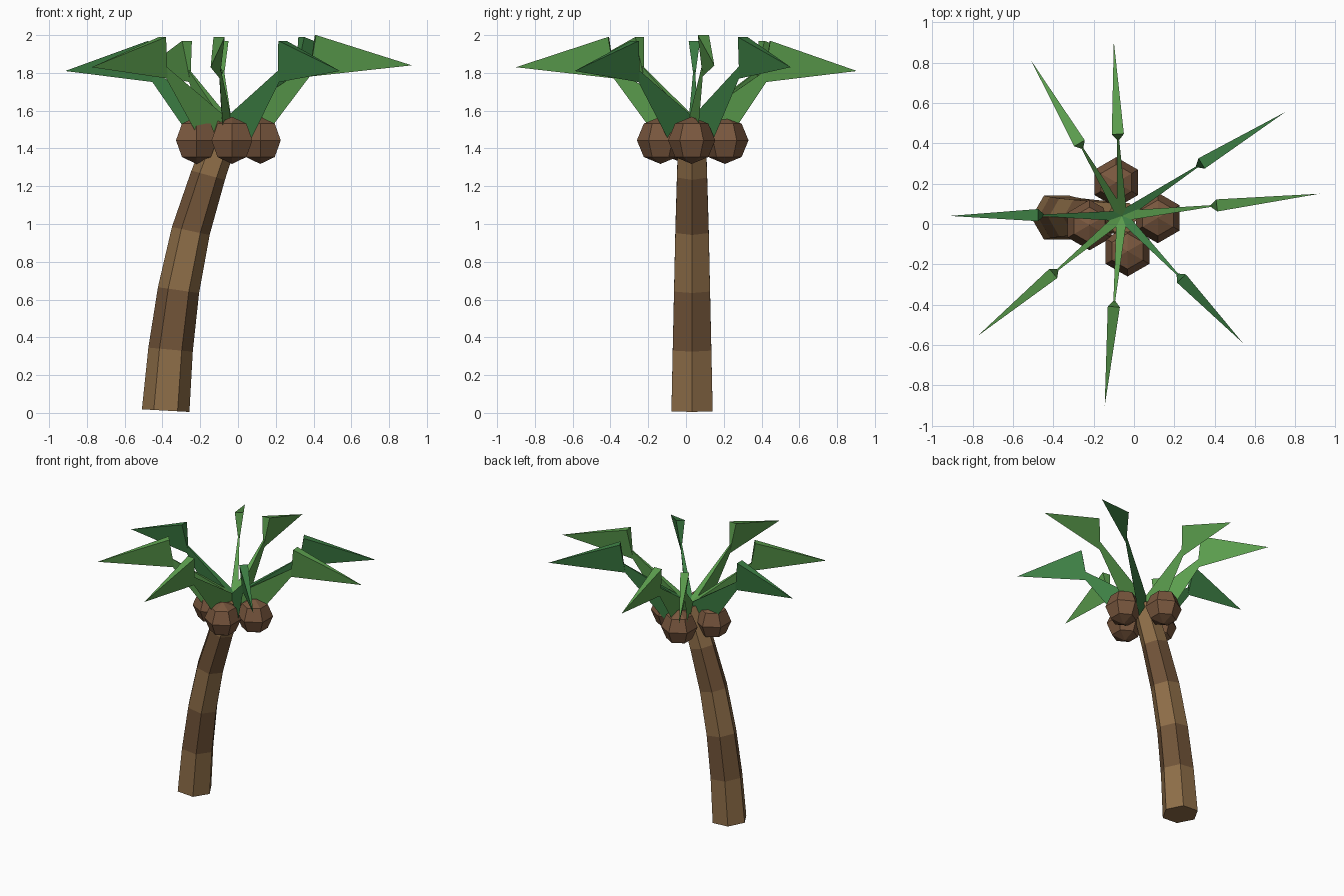
import bpy, bmesh, math
from mathutils import Vector

if "Cube" in bpy.data.objects:
    bpy.data.objects.remove(bpy.data.objects["Cube"])


def material(name, color):
    m = bpy.data.materials.new(name)
    m.diffuse_color = (*color, 1)
    m.use_nodes = True
    m.node_tree.nodes["Principled BSDF"].inputs["Base Color"].default_value = m.diffuse_color
    return m


bark_light = material("light bark", (0.27, 0.155, 0.065))
bark_dark = material("dark bark", (0.165, 0.088, 0.04))
shell = material("coconut shell", (0.19, 0.095, 0.048))
leaf_light = material("light leaf", (0.105, 0.34, 0.075))
leaf_dark = material("dark leaf", (0.046, 0.21, 0.057))


def finish(bm, name, mats):
    bmesh.ops.recalc_face_normals(bm, faces=bm.faces)
    mesh = bpy.data.meshes.new(name)
    bm.to_mesh(mesh)
    bm.free()
    for m in mats:
        mesh.materials.append(m)
    ob = bpy.data.objects.new(name, mesh)
    bpy.context.collection.objects.link(ob)
    return ob


# Curved six-sided trunk: ring centre x, centre z, radius, tilt
rings = [(-0.383, 0.012, 0.126, 0.055), (-0.357, 0.335, 0.118, 0.09),
         (-0.315, 0.65, 0.11, 0.14), (-0.25, 0.963, 0.102, 0.21),
         (-0.158, 1.258, 0.092, 0.27), (-0.06, 1.53, 0.082, 0.33)]
bm = bmesh.new()
loops = []
for x, z, r, tilt in rings:
    loop = []
    for i in range(6):
        a = i * math.pi / 3
        u = r * math.cos(a)
        loop.append(bm.verts.new((x + u * math.cos(tilt),
                                  0.032 + r * math.sin(a),
                                  z - u * math.sin(tilt))))
    loops.append(loop)
for k in range(5):
    for i in range(6):
        j = (i + 1) % 6
        f = bm.faces.new((loops[k][i], loops[k][j],
                          loops[k + 1][j], loops[k + 1][i]))
        f.material_index = k % 2
bm.faces.new(loops[0])
bm.faces.new(loops[-1])
finish(bm, "trunk", [bark_light, bark_dark])

# Coconuts clustered around the crown
for i, (x, y) in enumerate([(-0.088, 0.206), (-0.032, -0.135),
                            (0.118, 0.03), (-0.22, -0.005)]):
    bm = bmesh.new()
    bmesh.ops.create_uvsphere(bm, u_segments=6, v_segments=4, radius=0.125)
    bmesh.ops.translate(bm, verts=bm.verts, vec=(x, y, 1.443))
    finish(bm, f"coconut_{i + 1}", [shell])


def spike(bm, top, keel, tip, side):
    """Three-sided spike: two upper corners, one keel corner and a tip."""
    a, b, c, d = [bm.verts.new(p) for p in (top + side, top - side, keel, tip)]
    for f in ((a, b, c), (a, b, d), (b, c, d), (c, a, d)):
        bm.faces.new(f)


# Fronds: leaf base x, y, tip x, y, height offset
crown = Vector((-0.06, 0.04, 0))
fronds = [(0.41, 0.092, 0.92, 0.15, 0.02), (0.335, 0.30, 0.75, 0.555, 0.01),
          (-0.08, 0.445, -0.10, 0.905, -0.01), (-0.27, 0.40, -0.51, 0.81, -0.01),
          (-0.475, 0.044, -0.915, 0.04, -0.01), (-0.40, -0.245, -0.775, -0.555, 0.01),
          (-0.10, -0.41, -0.145, -0.90, 0.01), (0.235, -0.27, 0.54, -0.59, -0.01)]
for i, (bx, by, tx, ty, dz) in enumerate(fronds):
    base, tip = Vector((bx, by, 0)), Vector((tx, ty, 0))
    out = (tip - base).normalized()
    side = Vector((-out.y, out.x, 0))
    stem = (base - crown).normalized()
    up = Vector((0, 0, 1))
    bm = bmesh.new()
    # Rising stalk, then drooping leaf blade
    spike(bm, crown + up * 1.55, crown + stem * 0.13 + up * 1.37,
          base + out * 0.06 + up * (1.88 + dz),
          Vector((-stem.y, stem.x, 0)) * 0.026)
    spike(bm, base + up * (1.98 + dz), base - out * 0.035 + up * (1.76 + dz),
          tip + up * (1.82 + dz), side * 0.03)
    finish(bm, f"frond_{i + 1}", [leaf_dark if i % 3 == 1 else leaf_light])
